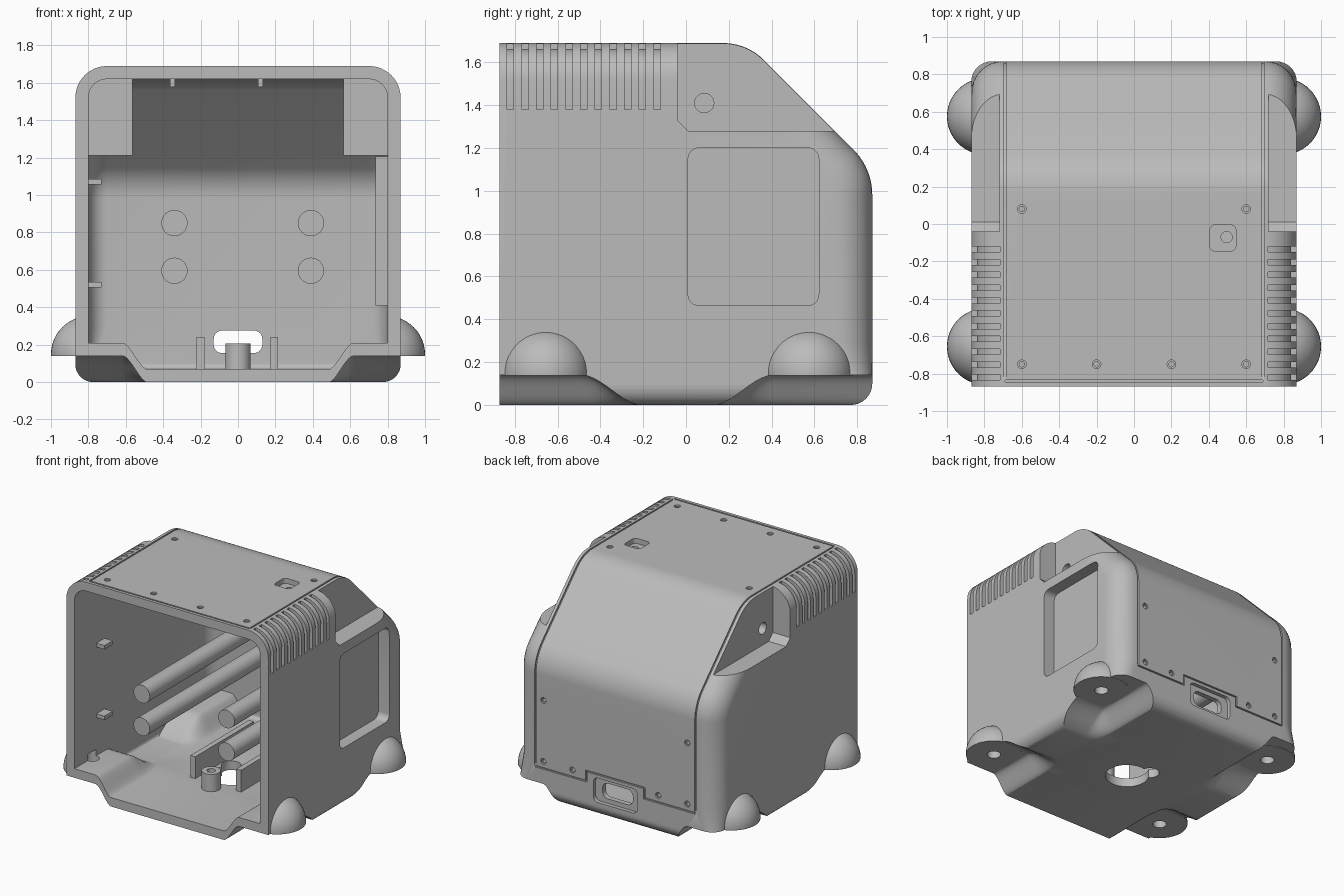
import bpy, bmesh, math
from mathutils import Vector

cube = bpy.data.objects.get("Cube")
if cube:
    bpy.data.objects.remove(cube, do_unlink=True)

grey = bpy.data.materials.new("housing grey")
grey.use_nodes = True
grey.diffuse_color = (0.5, 0.5, 0.5, 1)
grey.node_tree.nodes["Principled BSDF"].inputs["Base Color"].default_value = (0.5, 0.5, 0.5, 1)


def to_object(name, bm):
    bmesh.ops.recalc_face_normals(bm, faces=bm.faces[:])
    mesh = bpy.data.meshes.new(name)
    bm.to_mesh(mesh)
    bm.free()
    mesh.materials.append(grey)
    obj = bpy.data.objects.new(name, mesh)
    bpy.context.collection.objects.link(obj)
    return obj


def combine(target, tool, operation="DIFFERENCE"):
    mod = target.modifiers.new("cut", "BOOLEAN")
    mod.object, mod.operation, mod.solver = tool, operation, "EXACT"
    bpy.context.view_layer.objects.active = target
    bpy.ops.object.modifier_apply(modifier=mod.name)
    bpy.data.objects.remove(tool, do_unlink=True)


def fillet(corners, n=8):
    """Counter-clockwise corners (u, v, radius) turned into a rounded outline."""
    out = []
    for i, (u, v, r) in enumerate(corners):
        p = Vector((u, v))
        if r == 0:
            out.append(p)
            continue
        a = (Vector(corners[i - 1][:2]) - p).normalized()
        b = (Vector(corners[(i + 1) % len(corners)][:2]) - p).normalized()
        half = a.angle(b) / 2
        centre = p + (a + b).normalized() * r / math.sin(half)
        s = p + a * r / math.tan(half) - centre
        e = p + b * r / math.tan(half) - centre
        turn = math.atan2(s.x * e.y - s.y * e.x, s.dot(e))
        for k in range(n + 1):
            c, q = math.cos(turn * k / n), math.sin(turn * k / n)
            out.append(centre + Vector((s.x * c - s.y * q, s.x * q + s.y * c)))
    return out


def inset(pts, amounts):
    out = []
    for i, p in enumerate(pts):
        d1 = (p - pts[i - 1]).normalized()
        d2 = (pts[(i + 1) % len(pts)] - p).normalized()
        n1, n2 = Vector((d1.y, -d1.x)), Vector((d2.y, -d2.x))
        out.append(p - (n1 + n2) * amounts[i] / (1 + n1.dot(n2)))
    return out


def rect(u0, u1, v0, v1, r=0):
    return fillet([(u0, v0, r), (u1, v0, r), (u1, v1, r), (u0, v1, r)])


def circle(u, v, r, n=32):
    return [(u + r * math.cos(math.tau * k / n), v + r * math.sin(math.tau * k / n)) for k in range(n)]


def solid(name, prisms):
    """Prisms are (axis, outline, low, high) along x, y or z."""
    bm = bmesh.new()
    place = {"x": lambda u, v, w: (w, u, v), "y": lambda u, v, w: (u, w, v), "z": lambda u, v, w: (u, v, w)}
    for axis, pts, lo, hi in prisms:
        rings = [[bm.verts.new(place[axis](p[0], p[1], w)) for p in pts] for w in (lo, hi)]
        bridge(bm, rings)
    return to_object(name, bm)


def bridge(bm, rings):
    for a, b in zip(rings, rings[1:]):
        for i in range(len(a)):
            bm.faces.new((a[i - 1], a[i], b[i], b[i - 1]))
    bm.faces.new(rings[0])
    bm.faces.new(rings[-1])


# Side profile (y, z), running past the front so that it can be trimmed flat
profile = fillet([(-1.1, 0, 0), (0.87, 0, 0.1), (0.87, 0.3, 0), (0.87, 1.105, 0.3),
                  (0.285, 1.69, 0.27), (-1.1, 1.69, 0)], 10)


def rounded_body(name, t):
    bm = bmesh.new()
    radii = [(0.095 if p.y < 0.15 else 0.17) - t for p in profile]
    rings, n = [], 8
    for side in (-1, 1):
        for k in range(n + 1):
            a = math.pi / 2 * (k if side < 0 else n - k) / n
            pts = inset(profile, [t + r * (1 - math.sin(a)) for r in radii])
            rings.append([bm.verts.new((side * (0.87 - t - r * (1 - math.cos(a))), p.x, p.y))
                          for p, r in zip(pts, radii)])
    bridge(bm, rings)
    return to_object(name, bm)


def step(a, b, v):
    s = min(1, max(0, (v - a) / (b - a)))
    return s * s * (3 - 2 * s)


def terrain(t):
    """Block under the floor that rises in an S-curve at the four corners."""
    span = lambda a, b: [a + (b - a) * k / 10 for k in range(11)]
    xs = [-1.3] + span(-0.62, -0.48) + span(0.48, 0.62) + [1.3]
    ys = [-1.3] + span(-0.49, -0.2) + span(0.12, 0.41) + [1.3]
    bm = bmesh.new()
    grid = [[bm.verts.new((x, y, t - 0.003 + 0.143 * step(0.48, 0.62, abs(x))
             * max(step(0.2, 0.49, -y), step(0.12, 0.41, y)))) for y in ys] for x in xs]
    for c, d in zip(grid, grid[1:]):
        for j in range(len(ys) - 1):
            bm.faces.new((c[j], d[j], d[j + 1], c[j + 1]))
    ext = bmesh.ops.extrude_face_region(bm, geom=bm.faces[:])
    for v in ext["geom"]:
        if isinstance(v, bmesh.types.BMVert):
            v.co.z = -0.5
    return to_object("floor_cutter", bm)


# Outer body with raised corners
housing = rounded_body("housing", 0)
combine(housing, terrain(0))
combine(housing, solid("front_trim", [("x", rect(-2, -0.87, -1, 3), -2, 2)]))

# Mounting domes at the four corners
feet = [(x, y) for x in (-0.795, 0.795) for y in (-0.655, 0.575)]
for x, y in feet:
    bm = bmesh.new()
    bmesh.ops.create_uvsphere(bm, u_segments=48, v_segments=24, radius=0.205)
    bmesh.ops.translate(bm, verts=bm.verts, vec=(x, y, 0.148))
    dome = to_object("dome", bm)
    combine(dome, solid("dome_trim", [("z", rect(-2, 2, -2, 2), -1, 0.138)]))
    combine(housing, dome, "UNION")

# Cavity, leaving material behind the side notches and the window recess
cavity = rounded_body("cavity", 0.07)
combine(cavity, terrain(0.07))
combine(cavity, solid("inner_blocks", [
    ("x", rect(-0.11, 1.3, 1.21, 2), 0.565, 1.3),
    ("x", rect(-0.11, 1.3, 1.21, 2), -1.3, -0.565),
    ("x", rect(-0.06, 0.69, 0.41, 1.205), 0.735, 1.3)]))
combine(housing, cavity)

# Corner notches, vents and the window recess
cuts = [("x", rect(0.01, 0.62, 0.465, 1.2, 0.05), 0.775, 1.2)]
notch = [(-0.04, 2), (-0.04, 1.33), (0.01, 1.28), (1.3, 1.28), (1.3, 2)]
arc = [(0.70 + 0.14 * math.sin(a), 1.52 + 0.14 * math.cos(a)) for a in [0.12 + 0.145 * k for k in range(11)]]
vent = [(0.715, 1.8)] + arc + [(0.84, 1.38), (1, 1.38), (1, 1.8)]
for s in (-1, 1):
    cuts.append(("x", notch, *sorted((s * 0.72, s * 1.2))))
    for k in range(11):
        y = -0.82 + 0.0685 * k
        cuts.append(("y", [(s * u, v) for u, v in vent], y - 0.015, y + 0.015))
combine(housing, solid("side_cuts", cuts))

# Blind side holes, foot holes, cable opening, floor hole and switch pocket
cuts = [("x", circle(0.085, 1.41, 0.045), *sorted((s * 0.62, s * 0.9))) for s in (-1, 1)]
cuts += [("z", circle(x, y, 0.05), 0.1, 0.26) for x, y in feet]
cuts += [("y", rect(-0.19, 0.19, 0.12, 0.31, 0.04), 0.84, 1),
         ("z", circle(0, -0.08, 0.16), -0.1, 0.12),
         ("z", rect(0.405, 0.545, -0.145, -0.005, 0.03), 1.65, 1.8)]
combine(housing, solid("holes", cuts))
combine(housing, solid("inner_holes", [
    ("y", rect(-0.13, 0.13, 0.155, 0.275, 0.045), 0.7, 1),
    ("z", circle(-0.1, 0.06, 0.07), -0.1, 0.12),
    ("z", circle(0.495, -0.07, 0.03), 1.5, 1.7)]))

# Panel seam: two long grooves over the roof, then the short ends
path = fillet([(0.87, 0.26, 0), (0.87, 1.105, 0.3), (0.285, 1.69, 0.27), (-0.84, 1.69, 0)], 10)
strip = inset(path, [-0.02] * len(path)) + inset(path, [0.012] * len(path))[::-1]
g = 0.006
combine(housing, solid("seam_sides", [("x", strip, s * 0.69 - g, s * 0.69 + g) for s in (-1, 1)]))
ends = [("z", rect(-0.69, 0.69, -0.84 - g, -0.84 + g), 1.678, 1.8),
        ("y", rect(-0.25, 0.25, 0.34 - g, 0.34 + g), 0.858, 1)]
for s in (-1, 1):
    lo, hi = sorted((s * 0.25, s * 0.69))
    ends.append(("y", rect(lo, hi, 0.26 - g, 0.26 + g), 0.858, 1))
combine(housing, solid("seam_ends", ends))
combine(housing, solid("seam_steps", [
    ("y", rect(s * 0.25 - g, s * 0.25 + g, 0.26 - g, 0.34 + g), 0.858, 1) for s in (-1, 1)]))

# Countersunk screw holes in the panel
top = [(-0.6, 0.08), (0.6, 0.08)] + [(x, -0.75) for x in (-0.6, -0.2, 0.2, 0.6)]
back = [(x, 0.315) for x in (-0.62, -0.37, 0.37, 0.62)] + [(-0.62, 0.79), (0.62, 0.79)]
for r, d in ((0.023, 0.012), (0.014, 0.04)):
    combine(housing, solid("screws", [("z", circle(x, y, r, 16), 1.69 - d, 1.8) for x, y in top]
                           + [("y", circle(x, z, r, 16), 0.87 - d, 1) for x, z in back]))

# Interior rods, ribs, post and small tabs
parts = [housing]
parts.append(solid("support_rods", [("y", circle(x, z, 0.07), -0.7, 0.83)
                                    for x in (-0.34, 0.39) for z in (0.595, 0.85)]))
parts.append(solid("floor_ribs", [("y", rect(x - 0.021, x + 0.021, 0.05, 0.24), -0.27, 0.45)
                                  for x in (-0.2, 0.194)]))
post = solid("floor_post", [("z", circle(0, -0.33, 0.068), 0.05, 0.205)])
combine(post, solid("post_hole", [("z", circle(0, -0.33, 0.03), 0.12, 0.3)]))
parts.append(post)
parts.append(solid("wall_tabs", [("y", rect(-0.82, -0.73, z - 0.015, z + 0.015), -0.6, -0.5) for z in (0.52, 1.07)]))
parts.append(solid("roof_tabs", [("y", rect(x - 0.013, x + 0.013, 1.578, 1.64), -0.6, -0.45) for x in (-0.35, 0.12)]))

bpy.ops.object.select_all(action="DESELECT")
for obj in parts:
    obj.select_set(True)
bpy.context.view_layer.objects.active = housing
bpy.ops.object.shade_smooth_by_angle(angle=math.radians(30))
